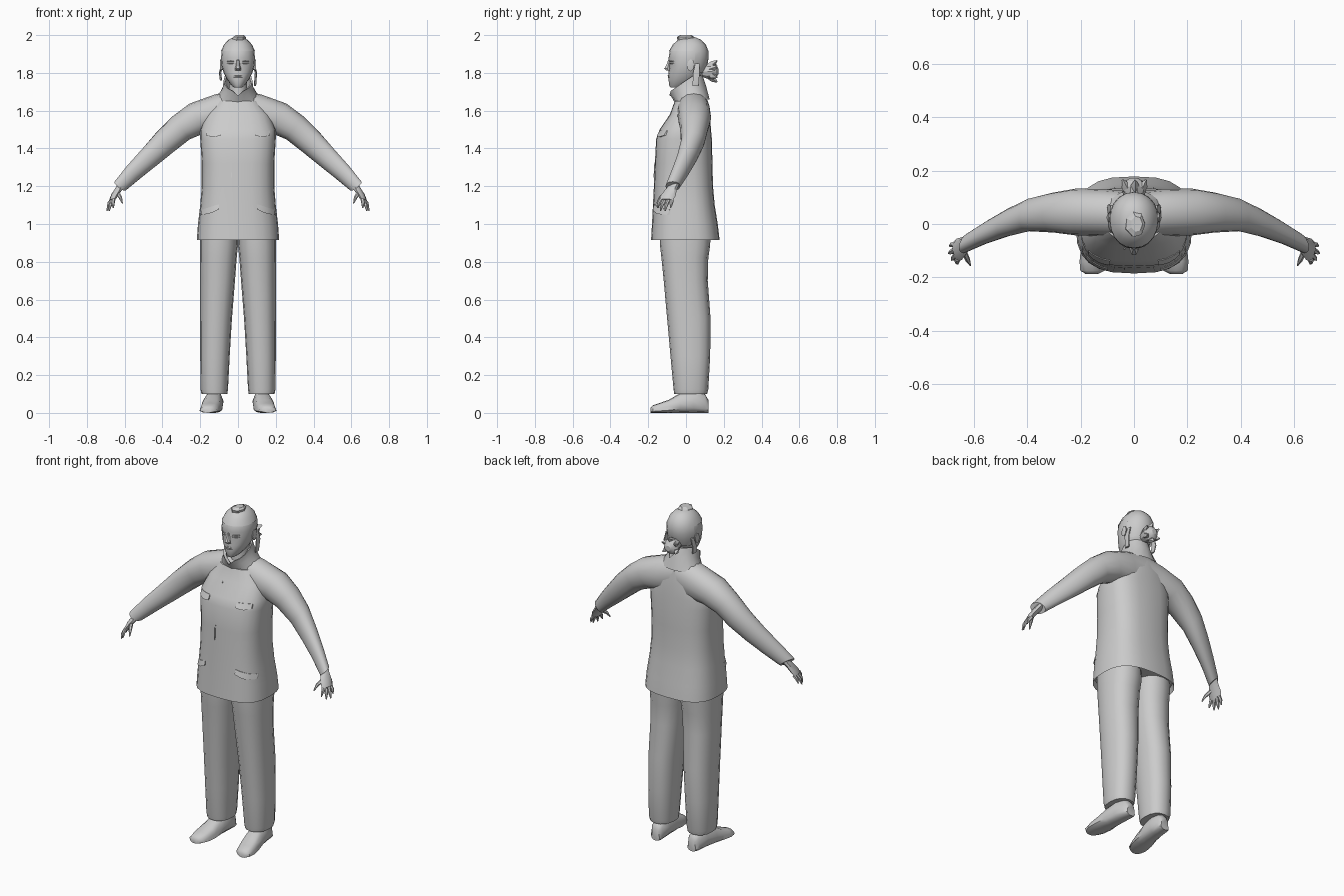
import bpy, bmesh, math
from mathutils import Vector

if "Cube" in bpy.data.objects:
    bpy.data.objects.remove(bpy.data.objects["Cube"])

grey = bpy.data.materials.new("light grey")
grey.diffuse_color = (0.6, 0.6, 0.6, 1)
grey.use_nodes = True
grey.node_tree.nodes["Principled BSDF"].inputs["Base Color"].default_value = grey.diffuse_color


def finish(name, bm, mirror=False, angle=40):
    bmesh.ops.recalc_face_normals(bm, faces=bm.faces[:])
    me = bpy.data.meshes.new(name)
    bm.to_mesh(me)
    bm.free()
    me.materials.append(grey)
    ob = bpy.data.objects.new(name, me)
    bpy.context.collection.objects.link(ob)
    bpy.ops.object.select_all(action='DESELECT')
    bpy.context.view_layer.objects.active = ob
    ob.select_set(True)
    bpy.ops.object.shade_smooth_by_angle(angle=math.radians(angle))
    if mirror:
        ob.modifiers.new("Mirror", 'MIRROR').use_axis = (True, False, False)
    return ob


def spow(v, e):
    return math.copysign(abs(v) ** e, v)


def ring(c, u, v, n, e=1.0):
    return [Vector(c) + Vector(u) * spow(math.cos(a), e) + Vector(v) * spow(math.sin(a), e)
            for a in (2 * math.pi * i / n for i in range(n))]


def loft(bm, rings, caps=True):
    vs = [[bm.verts.new(p) for p in r] for r in rings]
    n = len(rings[0])
    for a, b in zip(vs, vs[1:]):
        for i in range(n):
            bm.faces.new((a[i], a[(i + 1) % n], b[(i + 1) % n], b[i]))
    if caps:
        bm.faces.new(vs[0][::-1])
        bm.faces.new(vs[-1])
    return bm


def column(rows, n, e=1.0):
    """Horizontal rings from rows of z, x centre, half width, front y, back y."""
    return [ring((x, (f + b) / 2, z), (w, 0, 0), (0, (b - f) / 2, 0), n, e)
            for z, x, w, f, b in rows]


def tube(bm, pts, radii, n=6):
    """Tapering tube along a path, for fingers and hair."""
    pts = [Vector(p) for p in pts]
    rs = []
    for i, p in enumerate(pts):
        t = pts[min(i + 1, len(pts) - 1)] - pts[max(i - 1, 0)]
        u = t.cross(Vector((0, 1, 0.3))).normalized()
        rs.append(ring(p, u * radii[i], t.cross(u).normalized() * radii[i], n))
    return loft(bm, rs)


# Jacket body, open at the hem
coat = [(0.915, 0, .218, -.185, .178), (1.0, 0, .212, -.18, .168), (1.1, 0, .2, -.175, .152),
        (1.2, 0, .192, -.17, .143), (1.32, 0, .192, -.165, .14), (1.45, 0, .2, -.158, .137),
        (1.5, 0, .2, -.14, .132), (1.58, 0, .17, -.085, .128), (1.65, 0, .11, -.06, .115)]
bm = loft(bmesh.new(), column(coat, 24, .72), False)
bm.faces.new([v for v in bm.verts if v.co.z > 1.64])
bmesh.ops.holes_fill(bm, edges=[e for e in bm.edges if e.is_boundary])
for f in [f for f in bm.faces if f.calc_center_median().z < .92]:
    bmesh.ops.translate(bm, verts=bmesh.ops.inset_region(bm, faces=[f], thickness=.012)
                        and f.verts[:], vec=(0, 0, .03))
finish("jacket_body", bm)

# Shoulders and sleeves in one sweep: x, y, z, depth radius, thickness radius, slope
half = [(.0, .035, 1.61, .085, .105, 0), (.1, .042, 1.585, .088, .103, 14), (.215, .045, 1.56, .088, .088, 28),
        (.3, .043, 1.51, .075, .076, 36), (.385, .036, 1.435, .064, .069, 41), (.47, .006, 1.352, .058, .058, 46),
        (.55, -.03, 1.276, .053, .047, 46), (.625, -.07, 1.2, .043, .036, 48)]
path = [(-x, y, z, d, t, -s) for x, y, z, d, t, s in half[:0:-1]] + half
rs = []
for x, y, z, d, t, s in path:
    a = math.radians(s)
    yaw = math.radians(-max(-28, min(28, (abs(x) - .3) * 120))) if abs(x) > .3 else 0
    u = Vector((math.copysign(1, x) * -math.sin(yaw) * math.cos(a) * -1, math.cos(yaw), 0)) * d
    rs.append(ring((x, y, z), u, (math.sin(a) * t, 0, math.cos(a) * t), 16, .92))
finish("sleeves", loft(bmesh.new(), rs))

# Standing collar, higher at the back, notched in front
bm = bmesh.new()
rs = []
for w, f, b, zf, zb in ((.125, -.055, .125, 1.635, 1.66), (.082, -.078, .105, 1.675, 1.735),
                        (.076, -.088, .088, 1.70, 1.785), (.066, -.07, .078, 1.70, 1.78),
                        (.066, -.05, .085, 1.66, 1.69)):
    r = ring((0, (f + b) / 2, 0), (w, 0, 0), (0, (b - f) / 2, 0), 16)
    for p in r:
        k = (p.y - f) / (b - f)
        p.z = zf + (zb - zf) * min(1, k * 1.4)
    rs.append(r)
rs[2][12].z -= .02
rs[3][12].z -= .02
finish("collar", loft(bm, rs, False), angle=35)


def front_y(x, z):
    """Depth of the jacket front at x, z."""
    for a, b in zip(coat, coat[1:]):
        if a[0] <= z <= b[0]:
            k = (z - a[0]) / (b[0] - a[0])
            w, f, r = (a[i] + (b[i] - a[i]) * k for i in (2, 3, 4))
            c = min(1, abs(x) / w) ** (1 / .72)
            return (f + r) / 2 - (r - f) / 2 * (1 - c * c) ** .36


def plate(name, x0, x1, top0, top1, h, out, mirror):
    """Thin flap following the jacket front, lifted at its lower edge."""
    bm = bmesh.new()
    rs = []
    for i in range(6):
        k = i / 5
        x, z = x0 + (x1 - x0) * k, top0 + (top1 - top0) * k
        lo = z - h * (1 - .25 * abs(2 * k - 1))
        y0, y1 = front_y(x, z), front_y(x, lo)
        rs.append([(x, y0 - .002, z), (x, y1 - out, lo), (x, y1 + .01, lo), (x, y0 + .01, z)])
    finish(name, loft(bm, [[Vector(p) for p in r] for r in rs]), mirror, 30)


plate("chest_pocket_flap", .09, .17, 1.495, 1.495, .035, .009, True)
plate("hip_pocket_flap", .1, .195, 1.105, 1.075, .035, .009, True)
plate("button_placket", -.038, -.034, 1.57, 1.57, .34, .004, False)

# Trouser legs
leg = [(.10, .125, .068, -.062, .112), (.125, .126, .073, -.066, .118), (.3, .122, .078, -.082, .128),
       (.5, .116, .084, -.1, .13), (.7, .108, .092, -.118, .115), (.82, .104, .097, -.13, .118),
       (.89, .101, .101, -.138, .128), (.95, .1, .1, -.14, .13)]
finish("trouser_leg", loft(bmesh.new(), column(leg, 16, .85)), True)

# Shoes: upright rings from heel to toe, turned slightly outwards
bm = bmesh.new()
rs = []
for x, y, w, h in ((.12, .118, .03, .07), (.122, .1, .045, .1), (.127, .04, .05, .125), (.134, -.03, .056, .105),
                   (.142, -.09, .063, .07), (.15, -.14, .06, .052), (.156, -.175, .045, .04), (.158, -.188, .025, .026)):
    r = ring((x, y, h / 2), (w, 0, 0), (0, 0, h / 2), 12, .75)
    for p in r:
        if p.z > h * .5:
            p.x = x + (p.x - x) * .8
    rs.append(r)
finish("shoe", loft(bm, rs), True, 45)

# Hands
bm = bmesh.new()
palm = [((.615, -.062, 1.21), .026, .022), ((.632, -.078, 1.185), .03, .018),
        ((.655, -.095, 1.15), .04, .016), ((.668, -.105, 1.125), .036, .012)]
loft(bm, [ring(c, (.25 * d, d, 0), (.75 * t, 0, .66 * t), 8) for c, d, t in palm])
for base, mid, tip in (((.666, -.075, 1.13), (.682, -.078, 1.11), (.69, -.082, 1.085)),
                       ((.668, -.095, 1.125), (.684, -.105, 1.1), (.694, -.11, 1.07)),
                       ((.665, -.115, 1.125), (.677, -.128, 1.1), (.682, -.135, 1.07)),
                       ((.66, -.13, 1.13), (.662, -.142, 1.11), (.66, -.15, 1.085)),
                       ((.638, -.1, 1.165), (.622, -.135, 1.14), (.612, -.155, 1.11))):
    tube(bm, [base, mid, tip], [.011, .0095, .003])
finish("hand", bm, True)

# Neck and head
finish("neck", loft(bmesh.new(), column([(1.64, 0, .052, -.035, .08), (1.70, 0, .047, -.03, .075),
                                        (1.79, 0, .05, -.03, .08)], 12)))
skull = [(1.722, 0, .02, -.082, -.02), (1.735, 0, .035, -.09, .02), (1.765, 0, .058, -.092, .065),
         (1.80, 0, .076, -.093, .09), (1.84, 0, .087, -.092, .108), (1.88, 0, .09, -.092, .115),
         (1.915, 0, .086, -.086, .114), (1.95, 0, .07, -.066, .1), (1.975, 0, .047, -.038, .075),
         (1.988, 0, .02, -.01, .045)]
bm = loft(bmesh.new(), column(skull, 20, .95))
for v in bm.verts:  # eye sockets
    if v.co.y < -.05 and .02 < abs(v.co.x) < .06 and 1.83 < v.co.z < 1.86:
        v.co.y += .008
finish("head", bm)

# Nose, lips, eyelids and ears
bm = bmesh.new()
loft(bm, column([(1.812, 0, .017, -.105, -.08), (1.822, 0, .016, -.118, -.08),
                 (1.845, 0, .01, -.104, -.08), (1.872, 0, .007, -.094, -.08)], 6))
finish("nose", bm)
bm = bmesh.new()
for z in (1.776, 1.785):
    loft(bm, [ring((x, -.092 + abs(x) * .25, z), (0, .006 * k, 0), (0, 0, .005 * k), 6)
              for x, k in ((-.024, .3), (-.01, 1), (0, .8), (.01, 1), (.024, .3))])
finish("lips", bm)
bm = bmesh.new()
for z in (1.85, 1.862):
    loft(bm, [ring((x, y, z), (0, .007 * k, 0), (0, 0, .003 * k), 6)
              for x, y, k in ((.02, -.084, .4), (.038, -.079, 1), (.058, -.066, .4))])
finish("eyelid", bm, True)
bm = loft(bmesh.new(), [ring((x, .025, 1.84), (0, d, d * .2), (0, 0, h), 8)
                        for x, d, h in ((.078, .012, .022), (.094, .02, .032), (.096, .014, .024))])
finish("ear", bm, True)

# Hair shell over crown and back of the head
bm = loft(bmesh.new(), column([(z, x, w + .004, f - .004, b + .005) for z, x, w, f, b in skull[3:]], 20, .95))
bmesh.ops.delete(bm, geom=[f for f in bm.faces if f.calc_center_median().z < 1.92
                           and f.calc_center_median().y < .035 or f.calc_center_median().z < 1.801],
                 context='FACES')
finish("hair", bm)

# Crown tuft, loose side locks and the pinned bun
bm = loft(bmesh.new(), column([(1.97, 0, .04, -.045, .06), (1.99, .006, .036, -.05, .045),
                               (2.0, .01, .022, -.03, .03)], 7))
finish("crown_tuft", bm, angle=20)
for side, end in ((1, 1.73), (-1, 1.76)):
    bm = loft(bmesh.new(), [ring((side * x, y, z), (.006, 0, 0), (0, d, 0), 6)
                            for x, y, z, d in ((.083, .06, 1.85, .012), (.095, .055, 1.80, .02), (.09, .05, end, .018))])
    finish("left_lock" if side > 0 else "right_lock", bm)
bm = loft(bmesh.new(), [ring((0, y, 1.808), (r, 0, 0), (0, 0, r), 10)
                        for y, r in ((.085, .03), (.115, .042), (.14, .045), (.16, .034), (.172, .015))])
for i in range(6):
    a = math.radians(25 + 60 * i)
    c, s = math.cos(a), math.sin(a)
    tube(bm, [(.02 * c, .12, 1.808 + .02 * s), (.04 * c, .145, 1.808 + .042 * s),
              (.05 * c, .165, 1.808 + .058 * s)], [.02, .016, .003], 4)
finish("hair_bun", bm, angle=25)
